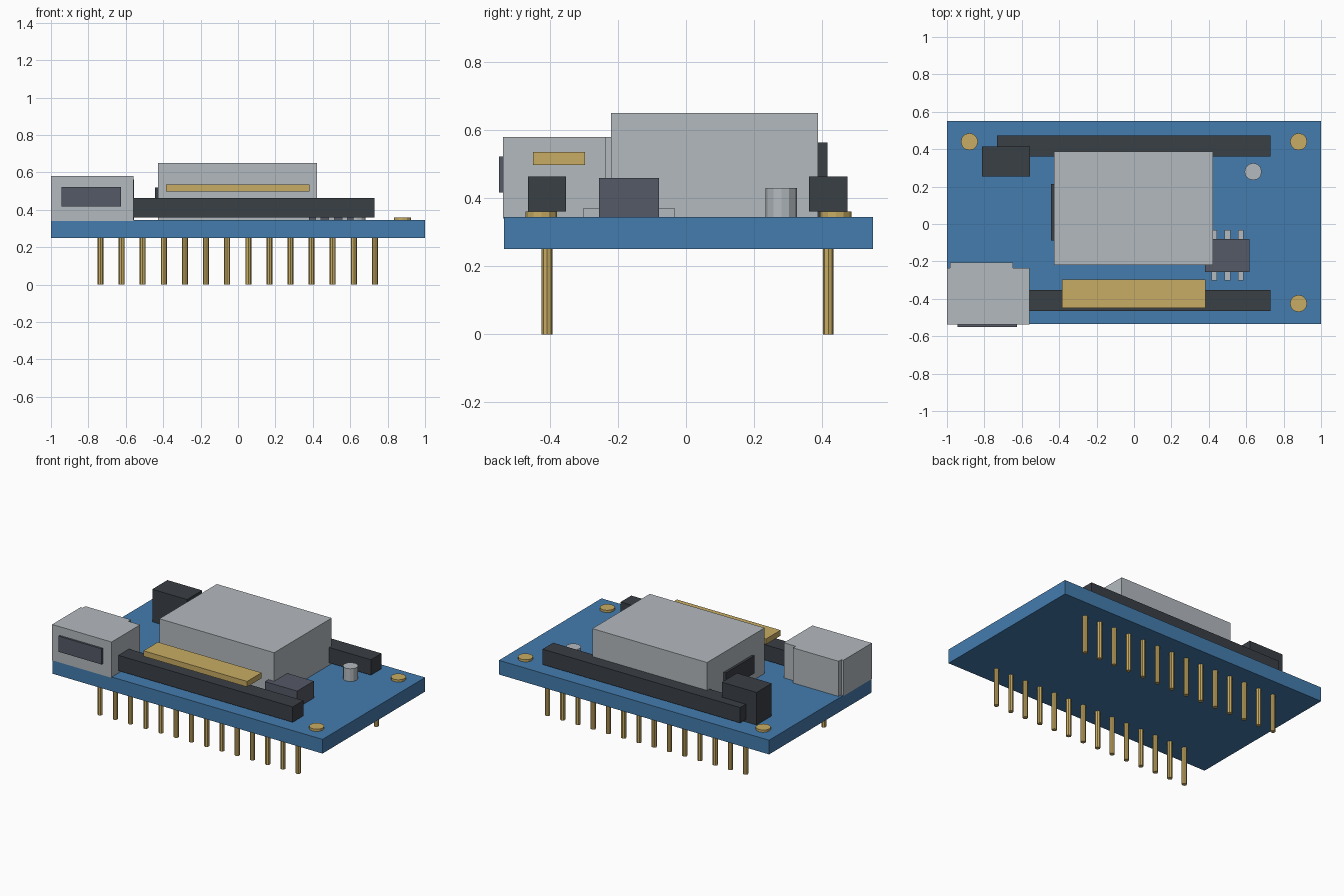
import bpy, bmesh
from mathutils import Matrix, Vector

cube = bpy.data.objects.get("Cube")
if cube:
    bpy.data.objects.remove(cube, do_unlink=True)


def material(name, rgb):
    m = bpy.data.materials.new(name)
    m.use_nodes = True
    colour = (*rgb, 1.0)
    m.diffuse_color = colour
    m.node_tree.nodes["Principled BSDF"].inputs["Base Color"].default_value = colour
    return m


blue = material("board blue", (0.058, 0.20, 0.42))
silver = material("silver grey", (0.456, 0.491, 0.521))
gold = material("gold", (0.578, 0.413, 0.127))
black = material("charcoal", (0.042, 0.05, 0.06))
slate = material("slate", (0.089, 0.10, 0.133))


def finish(name, bm, mat):
    mesh = bpy.data.meshes.new(name)
    bm.to_mesh(mesh)
    bm.free()
    mesh.materials.append(mat)
    obj = bpy.data.objects.new(name, mesh)
    bpy.context.collection.objects.link(obj)
    return obj


def box(name, mat, x, y, z):
    """Box from (min, max) ranges."""
    bm = bmesh.new()
    bmesh.ops.create_cube(bm, size=1)
    lo, hi = Vector((x[0], y[0], z[0])), Vector((x[1], y[1], z[1]))
    bmesh.ops.scale(bm, vec=hi - lo, verts=bm.verts)
    bmesh.ops.translate(bm, vec=(lo + hi) / 2, verts=bm.verts)
    return finish(name, bm, mat)


def cylinders(name, mat, points, radius, z, sides):
    """Upright cylinders at each (x, y), joined in one object."""
    bm = bmesh.new()
    for px, py in points:
        bmesh.ops.create_cone(
            bm, cap_ends=True, segments=sides, radius1=radius, radius2=radius,
            depth=z[1] - z[0], matrix=Matrix.Translation((px, py, sum(z) / 2)))
    return finish(name, bm, mat)


TOP = 0.345

# Circuit board
box("board", blue, (-1, 1), (-0.535, 0.55), (0.25, TOP))

# Pin headers with a row of pins under each
PINS = 14
for side, y in (("front", -0.408), ("back", 0.418)):
    box(side + "_header", black, (-0.733, 0.73), (y - 0.056, y + 0.056), (0.36, 0.463))
    row = [(-0.735 + 1.467 * i / (PINS - 1), y) for i in range(PINS)]
    cylinders(side + "_pins", gold, row, 0.016, (0, 0.26), 8)

# Corner pads
corners = [(-0.88, 0.44), (0.88, 0.44), (0.88, -0.425), (-0.88, -0.425)]
cylinders("corner_pads", gold, corners, 0.046, (TOP - 0.005, 0.36), 12)

# Port with a stepped rear and a dark mouth
box("port_shell", silver, (-1, -0.56), (-0.537, -0.235), (0.34, 0.58))
box("port_rear", silver, (-0.985, -0.648), (-0.24, -0.207), (0.34, 0.58))
box("port_mouth", slate, (-0.943, -0.625), (-0.55, -0.53), (0.417, 0.522))

# Central module with a side slot
box("module", silver, (-0.428, 0.422), (-0.22, 0.388), (TOP, 0.65))
box("module_slot", black, (-0.444, -0.42), (-0.088, 0.213), (0.40, 0.518))

# Gold contact strip
box("contact_strip", gold, (-0.385, 0.382), (-0.45, -0.297), (0.498, 0.535))

# Rear socket
box("rear_socket", black, (-0.813, -0.556), (0.255, 0.415), (TOP, 0.563))

# Small chip and its legs
box("chip", slate, (0.38, 0.617), (-0.256, -0.08), (TOP, 0.459))
for i in range(3):
    x = 0.43 + 0.07 * i
    box(f"chip_leg_{i + 1}", silver, (x - 0.015, x + 0.015), (-0.302, -0.032), (TOP, 0.37))

# Upright can component
cylinders("can", silver, [(0.637, 0.28)], 0.046, (TOP, 0.43), 12)
